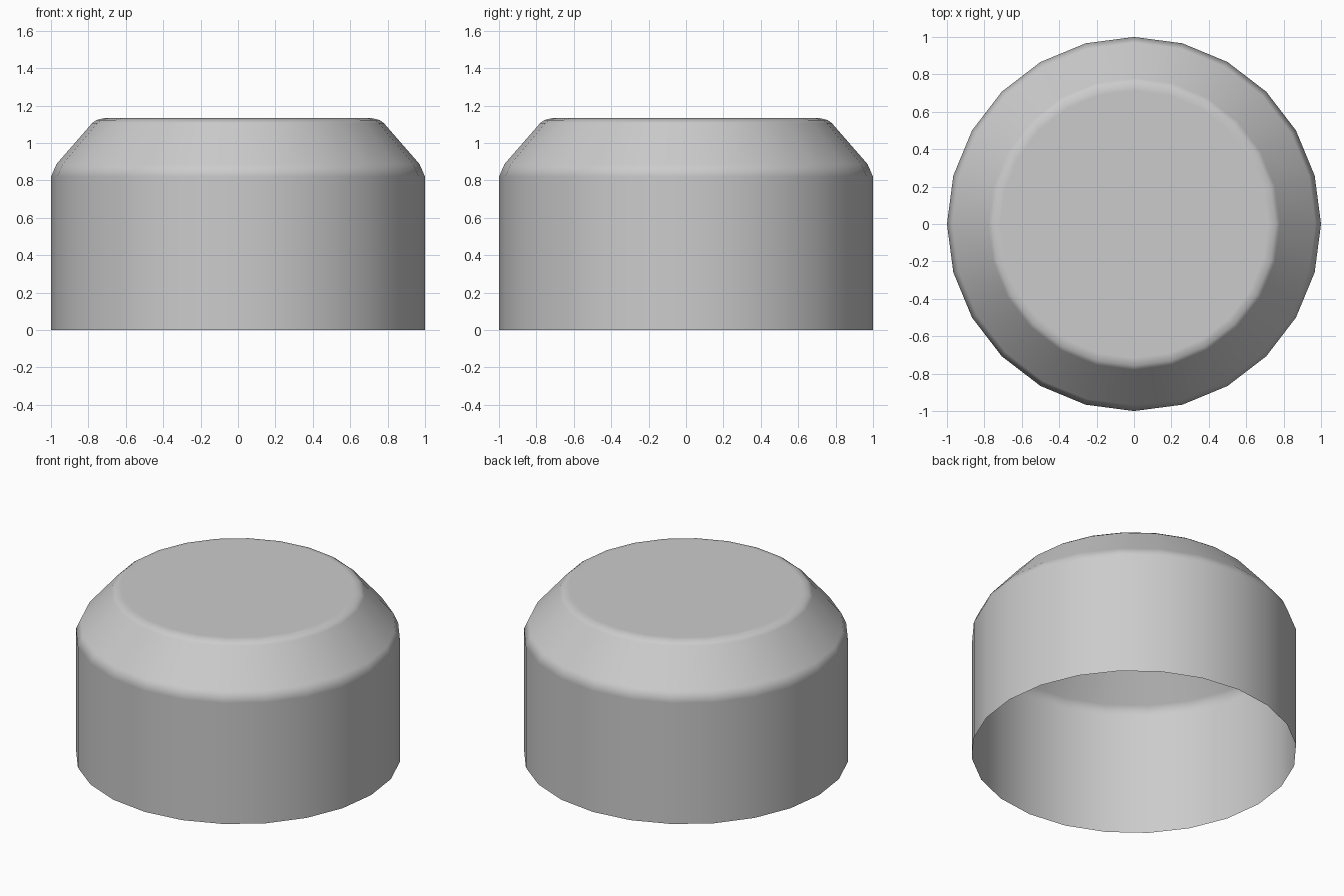
import bpy, bmesh
from math import cos, sin, tau

if "Cube" in bpy.data.objects:
    bpy.data.objects.remove(bpy.data.objects["Cube"])

SIDES = 24
# (radius, height) from the open rim up to the flat top
PROFILE = [(1.0, 0.0), (1.0, 0.82), (0.97, 0.888),
           (0.78, 1.106), (0.757, 1.123), (0.715, 1.133)]


def ring(bm, r, z):
    return [bm.verts.new((r * cos(tau * i / SIDES), r * sin(tau * i / SIDES), z))
            for i in range(SIDES)]


# Open-bottomed cap: wall, bevelled shoulder and flat top
bm = bmesh.new()
rings = [ring(bm, r, z) for r, z in PROFILE]
for low, high in zip(rings, rings[1:]):
    for i in range(SIDES):
        j = (i + 1) % SIDES
        bm.faces.new((low[i], low[j], high[j], high[i]))
bm.faces.new(rings[-1])
for face in bm.faces:
    face.smooth = True

mesh = bpy.data.meshes.new("round_cap")
bm.to_mesh(mesh)
bm.free()
cap = bpy.data.objects.new("round_cap", mesh)
bpy.context.collection.objects.link(cap)

# Keep the wall, slope and top evenly shaded, blending only on the bevels
weighted = cap.modifiers.new("weighted_normals", 'WEIGHTED_NORMAL')
weighted.mode = 'FACE_AREA'
weighted.weight = 100
